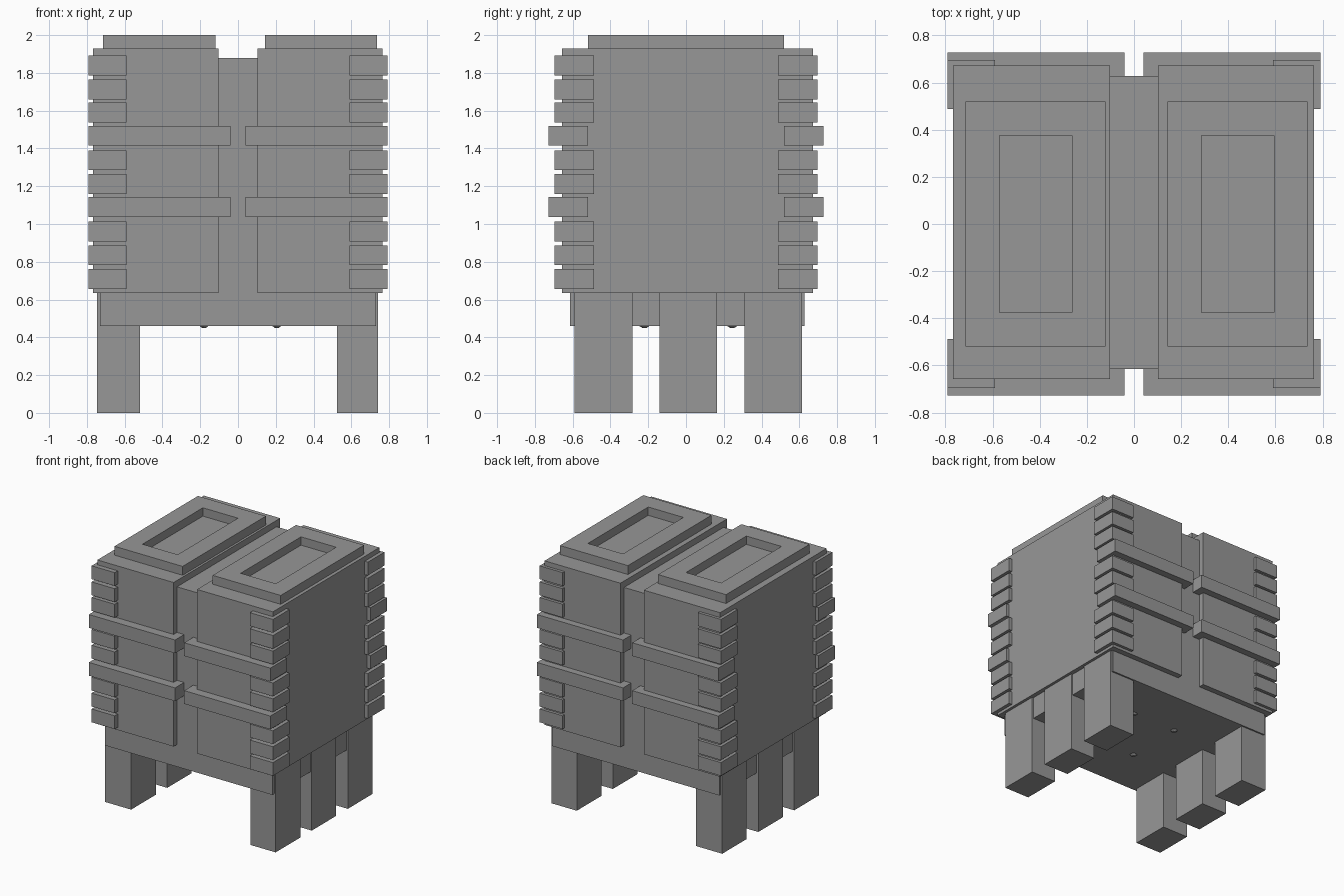
import bpy, bmesh
from mathutils import Vector

if "Cube" in bpy.data.objects:
    bpy.data.objects.remove(bpy.data.objects["Cube"])

grey = bpy.data.materials.new("plain grey")
grey.diffuse_color = (0.31, 0.31, 0.31, 1)
grey.use_nodes = True
grey.node_tree.nodes["Principled BSDF"].inputs["Base Color"].default_value = grey.diffuse_color


def finish(bm, name):
    me = bpy.data.meshes.new(name)
    bm.to_mesh(me)
    bm.free()
    me.materials.append(grey)
    ob = bpy.data.objects.new(name, me)
    bpy.context.collection.objects.link(ob)
    return ob


def box_bm(x, y, z):
    """Box from (min, max) pairs."""
    bm = bmesh.new()
    bmesh.ops.create_cube(bm, size=1)
    lo, hi = Vector((x[0], y[0], z[0])), Vector((x[1], y[1], z[1]))
    bmesh.ops.scale(bm, vec=hi - lo, verts=bm.verts)
    bmesh.ops.translate(bm, vec=(lo + hi) / 2, verts=bm.verts)
    return bm


def box(name, x, y, z):
    return finish(box_bm(x, y, z), name)


# Central body, also forming the base skirt
box("core", (-0.73, 0.73), (-0.615, 0.627), (0.46, 1.88))

# Two side shells
box("left_shell", (-0.768, -0.102), (-0.657, 0.672), (0.635, 1.93))
box("right_shell", (0.102, 0.764), (-0.657, 0.672), (0.635, 1.93))

# Six legs, three per side
for side, x in (("left", (-0.747, -0.52)), ("right", (0.523, 0.742))):
    for i, y in enumerate(((-0.59, -0.283), (-0.14, 0.165), (0.31, 0.615))):
        box(f"{side}_leg_{i + 1}", x, y, (0, 0.64))

# Corner blocks, with two longer bands running across each shell
HEIGHT = 0.105
rows = [(0.657, 0), (0.782, 0), (0.908, 0), (1.037, 1), (1.16, 0),
        (1.285, 0), (1.415, 1), (1.537, 0), (1.66, 0), (1.787, 0)]
for sx, side in ((-1, "left"), (1, "right")):
    for sy, end in ((-1, "front"), (1, "back")):
        for i, (z, is_band) in enumerate(rows):
            inner_x = 0.04 if is_band else 0.59
            ys = (0.52, 0.728) if is_band else (0.488, 0.695)
            x = sorted((sx * inner_x, sx * 0.792))
            y = sorted((sy * ys[0], sy * ys[1]))
            part = "band" if is_band else "corner_block"
            box(f"{end}_{side}_{part}_{i + 1}", x, y, (z, z + HEIGHT))

# Raised lids with a sunken rectangular slot
for side, x in (("left", (-0.714, -0.12)), ("right", (0.143, 0.737))):
    bm = box_bm(x, (-0.52, 0.52), (1.91, 2.0))
    bm.normal_update()
    top = max(bm.faces, key=lambda f: f.calc_center_median().z)
    bmesh.ops.inset_individual(bm, faces=[top], thickness=0.203)
    slot = bmesh.ops.extrude_discrete_faces(bm, faces=[top])["faces"][0]
    bmesh.ops.translate(bm, vec=(0, 0, -0.066), verts=slot.verts)
    finish(bm, f"{side}_lid")

# Small bolt heads under the base
for i, x in enumerate((-0.18, 0.205)):
    for j, y in enumerate((-0.22, 0.245)):
        bm = bmesh.new()
        bmesh.ops.create_cone(bm, cap_ends=True, segments=6,
                              radius1=0.01, radius2=0.035, depth=0.016)
        bmesh.ops.translate(bm, vec=(x, y, 0.457), verts=bm.verts)
        finish(bm, f"bolt_{i}_{j}")
